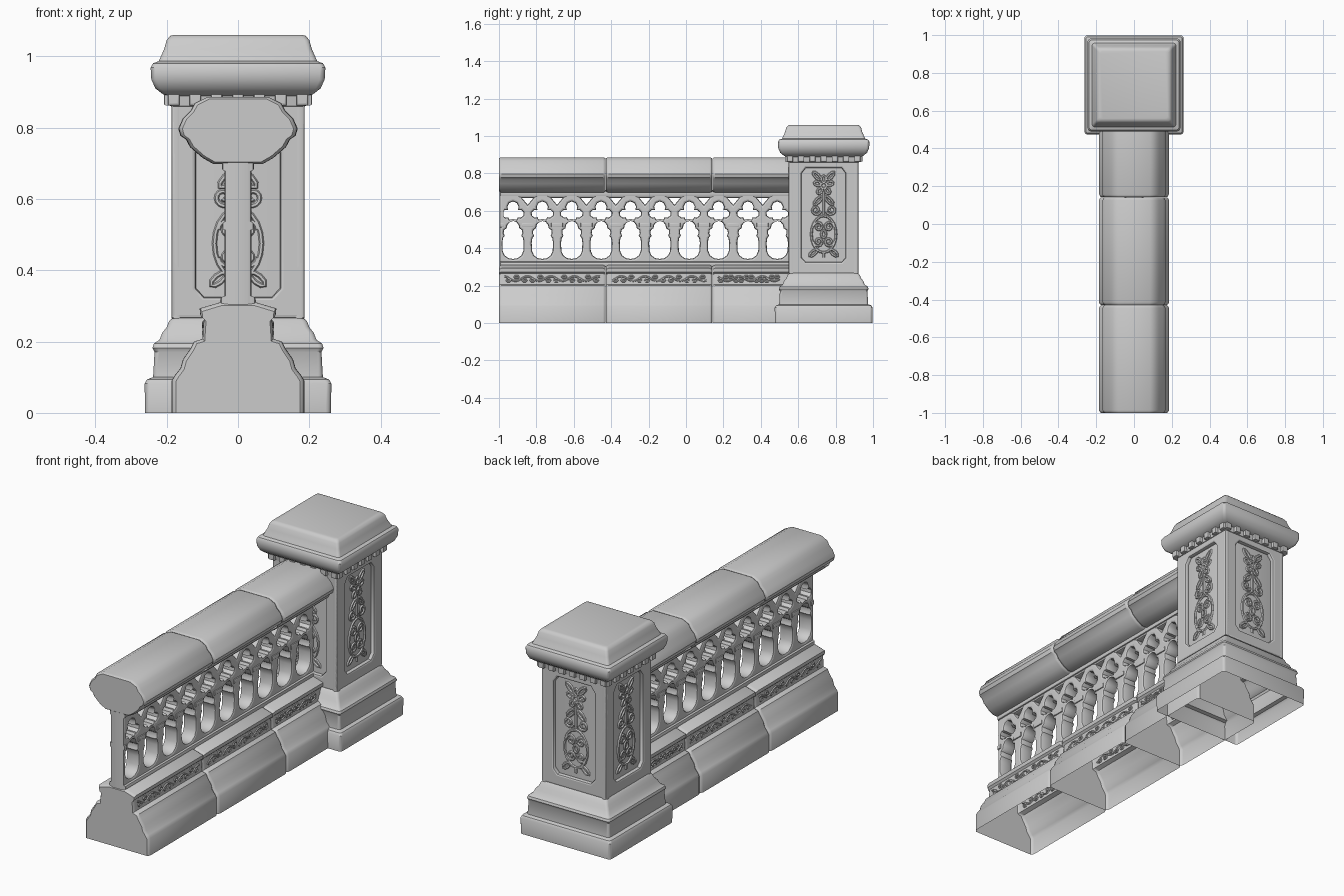
import bpy, bmesh, math, random
from mathutils import Matrix, Vector

if "Cube" in bpy.data.objects:
    bpy.data.objects.remove(bpy.data.objects["Cube"])

random.seed(4)
PY = 0.736            # pillar centre along y
PITCH = 0.157         # spacing of the tracery openings
SECTIONS = [(-1.0, -0.43), (-0.428, 0.14), (0.142, 0.71)]


def finish(name, mesh, angle=35):
    ob = bpy.data.objects.new(name, mesh)
    bpy.context.collection.objects.link(ob)
    mesh.shade_smooth()
    mesh.set_sharp_from_angle(angle=math.radians(angle))
    return ob


def loft(name, rings, cap_start=True, cap_end=True, drop_ground=False):
    """Skin a stack of closed rings."""
    bm = bmesh.new()
    vs = [[bm.verts.new(p) for p in r] for r in rings]
    n = len(vs[0])
    for a, b in zip(vs, vs[1:]):
        for i in range(n):
            j = (i + 1) % n
            bm.faces.new((a[i], a[j], b[j], b[i]))
    if cap_start:
        bm.faces.new(vs[0][::-1])
    if cap_end:
        bm.faces.new(vs[-1])
    bmesh.ops.recalc_face_normals(bm, faces=bm.faces)
    if drop_ground:
        low = [f for f in bm.faces if all(v.co.z < 1e-4 for v in f.verts)]
        bmesh.ops.delete(bm, geom=low, context='FACES_ONLY')
    me = bpy.data.meshes.new(name)
    bm.to_mesh(me)
    bm.free()
    return finish(name, me)


def square_ring(h, z, r=0.014):
    """Square outline with rounded corners around the pillar axis."""
    pts = []
    for q in range(4):
        for k in range(4):
            a = math.radians(q * 90 + k * 30)
            cx, cy = [(1, 1), (-1, 1), (-1, -1), (1, -1)][q]
            pts.append((cx * (h - r) + r * math.cos(a), PY + cy * (h - r) + r * math.sin(a), z))
    return pts


def run(name, half, y0, y1, pivot_z, ground=False):
    """Mirror a half profile and run it along y with eased ends."""
    prof = half + [(-x, z) for x, z in reversed(half)]
    g = random.uniform(0.985, 1.015)
    rings = []
    for y, s in ((y0, .94), (y0 + .004, .97), (y0 + .014, 1), (y1 - .014, 1), (y1 - .004, .97), (y1, .94)):
        rings.append([(x * s * g, y, pivot_z + (z - pivot_z) * (s if not ground else 1 - (1 - s) * .5))
                      for x, z in prof])
    return loft(name, rings, drop_ground=ground)


def curve_part(name, lines, loc, turn, bevel, extrude=None, closed=True):
    """Flat pierced plate (extrude given) or thin relief tubes, stood upright and turned about z."""
    cu = bpy.data.curves.new(name, 'CURVE')
    plate = extrude is not None
    cu.dimensions = '2D' if plate else '3D'
    cu.fill_mode = 'BOTH' if plate else 'FULL'
    cu.bevel_depth, cu.bevel_resolution = bevel, 1
    if plate:
        cu.extrude, cu.offset = extrude, -bevel
    for pts in lines:
        shut = closed and (plate or pts[0] != pts[-1])
        sp = cu.splines.new('POLY')
        sp.points.add(len(pts) - 1)
        for p, (u, v) in zip(sp.points, pts):
            p.co = (u, v, 0, 1)
        sp.use_cyclic_u = shut
    tmp = bpy.data.objects.new(name + "_tmp", cu)
    bpy.context.collection.objects.link(tmp)
    dg = bpy.context.evaluated_depsgraph_get()
    me = bpy.data.meshes.new_from_object(tmp.evaluated_get(dg))
    bpy.data.objects.remove(tmp)
    me.transform(Matrix.Translation(loc) @ Matrix.Rotation(turn, 4, 'Z') @ Matrix.Rotation(math.pi / 2, 4, 'X'))
    return finish(name, me, 40)


def mirrored(half, cx):
    return [(cx + w, z) for w, z in half] + [(cx - w, z) for w, z in reversed(half) if w > 0]


def rect(u0, u1, v0, v1):
    return [(u0, v0), (u1, v0), (u1, v1), (u0, v1)]


# Base course and handrail, in three stones each
base = [(.187, 0), (.187, .09), (.178, .105), (.162, .125), (.155, .15), (.134, .18), (.124, .2),
        (.1, .207), (.096, .265), (.106, .274), (.108, .293), (.05, .31)]
rail = [(.085, .886), (.122, .868), (.134, .846), (.155, .826), (.168, .797), (.162, .777),
        (.146, .766), (.135, .745), (.1, .715), (.07, .698)]
for i, (a, b) in enumerate(SECTIONS):
    run(f"base_course_{i}", base, a, b, 0, ground=True)
    run(f"handrail_{i}", rail, a, b, .79)

# Carved vine on the frieze of the base, both sides
for i, (a, b) in enumerate(SECTIONS):
    b = min(b, .53)
    n = 48
    vine, leaves = [], []
    for k in range(n + 1):
        y = a + .03 + (b - a - .06) * k / n
        vine.append((y, .237 + .013 * math.sin(y * 50)))
    for k in range(2, n, 4):
        y, z = vine[k]
        s = -1 if z > .237 else 1
        leaves.append([(y + .012 * math.cos(t), .237 + s * .009 + .008 * math.sin(t))
                       for t in [j * math.pi / 3 for j in range(6)]])
    for s in (1, -1):
        # local u runs along +y on the right, along -y on the left
        flip = [[(s * u, v) for u, v in l] for l in leaves]
        turn = s * math.pi / 2
        curve_part(f"frieze_leaves_{i}_{s}", flip, (s * .097, 0, 0), turn, .005)
        curve_part(f"frieze_vine_{i}_{s}", [[(s * u, v) for u, v in vine]], (s * .097, 0, 0), turn,
                   .005, closed=False)

# Pierced tracery between base and rail
tall = [(0, .343), (.025, .347), (.045, .362), (.055, .385), (.057, .43), (.053, .455), (.044, .466),
        (.05, .48), (.048, .497), (.034, .507), (.03, .525), (.018, .54), (0, .546)]
trefoil = [(0, .556), (.02, .553), (.026, .566), (.04, .563), (.056, .575), (.057, .592), (.043, .605),
           (.026, .604), (.03, .622), (.02, .642), (0, .65)]
holes = []
for i in range(10):
    c = -.925 + i * PITCH
    holes += [mirrored(tall, c), mirrored(trefoil, c)]
    if i < 9:
        holes.append(mirrored([(0, .632), (.03, .668)], c + PITCH / 2))
curve_part("tracery", [rect(-.997, .6, .3, .71)] + holes, (0, 0, 0), math.pi / 2, .011, .027)

# Sill, head moulding and the small collars on the mullions
curve_part("tracery_sill", [rect(-.995, .6, .3, .328)], (0, 0, 0), math.pi / 2, .012, .038)
curve_part("tracery_head", [rect(-.995, .6, .678, .71)], (0, 0, 0), math.pi / 2, .008, .037)
collars = [rect(max(-.997, -.925 + (i + .5) * PITCH - .032), -.925 + (i + .5) * PITCH + .032, .512, .536)
           for i in range(-1, 9)]
curve_part("mullion_collars", collars, (0, 0, 0), math.pi / 2, .007, .037)

# Pillar: one open-bottomed shell from plinth to cap
pillar = [(.26, 0), (.262, .082), (.255, .094), (.238, .1), (.234, .17), (.24, .182), (.236, .194),
          (.22, .205), (.212, .225), (.2, .24), (.193, .258), (.18, .268), (.168, .275),
          (.168, .855), (.19, .86), (.193, .888), (.21, .893), (.232, .91), (.243, .935), (.245, .968),
          (.238, .98), (.222, .986), (.216, 1.0), (.207, 1.02), (.2, 1.045), (.19, 1.057), (.178, 1.06)]
loft("pillar", [square_ring(h, z) for h, z in pillar], cap_start=False)


def spiral(cx, cz, r, turns, s, start):
    out = []
    for k in range(19):
        t = k / 18
        a = start + t * turns * 2 * math.pi
        out.append((cx + s * r * (1 - .8 * t) * math.cos(a), cz + r * (1 - .8 * t) * math.sin(a)))
    return out


def loop(cx, cz, ru, rv, n=20, tilt=0):
    pts = []
    for k in range(n):
        a = 2 * math.pi * k / n
        u, v = ru * math.cos(a), rv * math.sin(a)
        pts.append((cx + u * math.cos(tilt) - v * math.sin(tilt), cz + u * math.sin(tilt) + v * math.cos(tilt)))
    return pts


# Panel frame and carved ornament on each pillar face
frame_hole = [(-.095, .325), (.095, .325), (.118, .35), (.118, .8), (.095, .83), (-.095, .83),
              (-.118, .8), (-.118, .35)]
rings = [loop(0, .475, .066, .098), loop(0, .735, .016, .016, 8)]
for k in range(5):
    a = math.pi / 2 + k * 2 * math.pi / 5
    rings.append(loop(.035 * math.cos(a), .735 + .035 * math.sin(a), .018, .012, 8, a))
for s in (-1, 1):
    rings.append(loop(s * .035, .785, .03, .011, 8, s * .8))
    rings.append(loop(s * .03, .655, .03, .011, 8, -s * .8))
    rings.append(loop(s * .055, .375, .026, .011, 8, -s * .7))
rings += [loop(0, .475, .013, .02, 8)]
scrolls = [[(0, .58), (0, .7)], [(0, .35), (0, .375)]]
for s in (-1, 1):
    scrolls += [spiral(s * .028, .515, .027, 1.5, s, 0), spiral(s * .028, .435, .027, -1.5, s, 0),
                spiral(s * .04, .605, .028, 1.3, s, 3.4)]
for i in range(4):
    turn = i * math.pi / 2
    out = Matrix.Rotation(turn, 3, 'Z') @ Vector((0, -1, 0))
    at = lambda d: Vector((0, PY, 0)) + out * d
    curve_part(f"panel_frame_{i}", [rect(-.187, .187, .265, .87), frame_hole], at(.172), turn, .009, .006)
    curve_part(f"panel_rosette_{i}", rings, at(.169), turn, .007)
    curve_part(f"panel_scrolls_{i}", scrolls, at(.169), turn, .007, closed=False)
    # dentils under the cap
    blocks = [rect(u - .016, u + .016, .862, .897) for u in [-.18 + k * .06 for k in range(7)]]
    curve_part(f"dentils_{i}", blocks, at(.19), turn, .006, .012)
